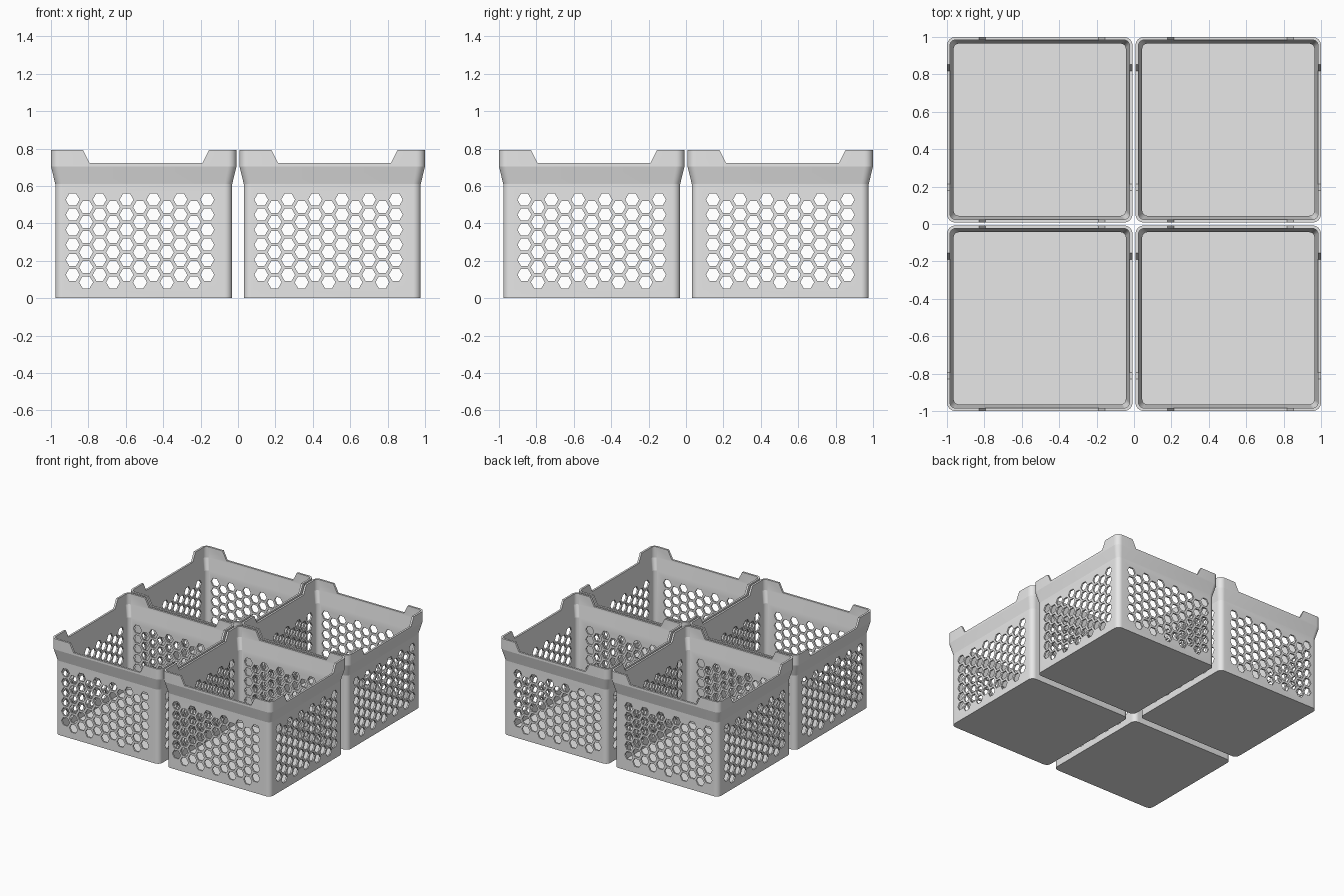
import bpy, bmesh, math

if "Cube" in bpy.data.objects:
    bpy.data.objects.remove(bpy.data.objects["Cube"])

W, CENTRE = 0.496, 0.504          # half width at the rim, crate offset from the origin
grey = bpy.data.materials.new("light_grey")
grey.diffuse_color = (0.8, 0.8, 0.8, 1)
grey.use_nodes = True
grey.node_tree.nodes["Principled BSDF"].inputs["Base Color"].default_value = grey.diffuse_color


def make_object(name, bm):
    bmesh.ops.recalc_face_normals(bm, faces=bm.faces)
    mesh = bpy.data.meshes.new(name)
    bm.to_mesh(mesh)
    bm.free()
    mesh.materials.append(grey)
    obj = bpy.data.objects.new(name, mesh)
    bpy.context.collection.objects.link(obj)
    return obj


def rounded_square(bm, half, z, r, seg=8):
    ring = []
    for corner in range(4):
        mid = math.radians(45 + 90 * corner)
        cx = math.copysign(half - r, math.cos(mid))
        cy = math.copysign(half - r, math.sin(mid))
        for i in range(seg + 1):
            a = math.radians(90 * corner + 90 * i / seg)
            ring.append(bm.verts.new((cx + r * math.cos(a), cy + r * math.sin(a), z)))
    return ring


def add_prism(bm, profile, along):
    # Extrude a (horizontal, height) outline straight through both opposite walls
    ends = []
    for d in (-0.7, 0.7):
        ends.append([bm.verts.new((u, d, v) if along == 'y' else (d, u, v))
                     for u, v in profile])
    bm.faces.new(ends[0])
    bm.faces.new(ends[1][::-1])
    n = len(profile)
    for i in range(n):
        j = (i + 1) % n
        bm.faces.new((ends[0][i], ends[1][i], ends[1][j], ends[0][j]))


# Crate shell: outer wall up, over the rim, inner wall down to the floor
bm = bmesh.new()
sections = [(0.473, 0, 0.04), (0.473, 0.61, 0.04), (W, 0.705, 0.045), (W, 0.793, 0.045),
            (W - 0.016, 0.793, 0.03), (W - 0.016, 0.705, 0.03),
            (0.46, 0.61, 0.027), (0.46, 0.015, 0.027)]
rings = [rounded_square(bm, *s) for s in sections]
for a, b in zip(rings, rings[1:]):
    for i in range(len(a)):
        j = (i + 1) % len(a)
        bm.faces.new((a[i], a[j], b[j], b[i]))
bm.faces.new(rings[0][::-1])
bm.faces.new(rings[-1])
crate = make_object("crate_1", bm)

# Hexagonal vent holes and trapezoid rim notches, for both wall directions
cutters = []
for along, shift in (('y', -0.02), ('x', 0.0)):
    bm = bmesh.new()
    for col in range(11):
        for row in range(6):
            u = shift + (col - 5) * 0.072
            v = 0.125 + row * 0.0803 - (0.04 if col % 2 else 0)
            add_prism(bm, [(u + 0.037 * math.cos(math.radians(60 * k)),
                            v + 0.037 * math.sin(math.radians(60 * k)))
                           for k in range(6)], along)
    cutters.append(make_object("vent_cutter_" + along, bm))

    bm = bmesh.new()
    m = 0.012
    add_prism(bm, [(m - 0.302, 0.723), (m + 0.302, 0.723),
                   (m + 0.353, 0.823), (m - 0.353, 0.823)], along)
    cutters.append(make_object("notch_cutter_" + along, bm))

for c in cutters:
    mod = crate.modifiers.new(c.name, 'BOOLEAN')
    mod.operation, mod.solver, mod.object = 'DIFFERENCE', 'EXACT', c
    c.hide_render = True
bpy.context.view_layer.update()
deps = bpy.context.evaluated_depsgraph_get()
cut_mesh = bpy.data.meshes.new_from_object(crate.evaluated_get(deps))
crate.modifiers.clear()
crate.data = cut_mesh
for c in cutters:
    bpy.data.objects.remove(c)

# Round the corners smoothly, keep the flare and cut edges crisp
bpy.ops.object.select_all(action='DESELECT')
crate.select_set(True)
bpy.context.view_layer.objects.active = crate
bpy.ops.object.shade_smooth_by_angle(angle=math.radians(12))

# Two by two grid of identical crates
spots = [(-1, -1), (1, -1), (-1, 1), (1, 1)]
for n, (sx, sy) in enumerate(spots):
    obj = crate
    if n:
        obj = crate.copy()
        obj.name = "crate_%d" % (n + 1)
        bpy.context.collection.objects.link(obj)
    obj.location = (sx * CENTRE, sy * CENTRE, 0)
